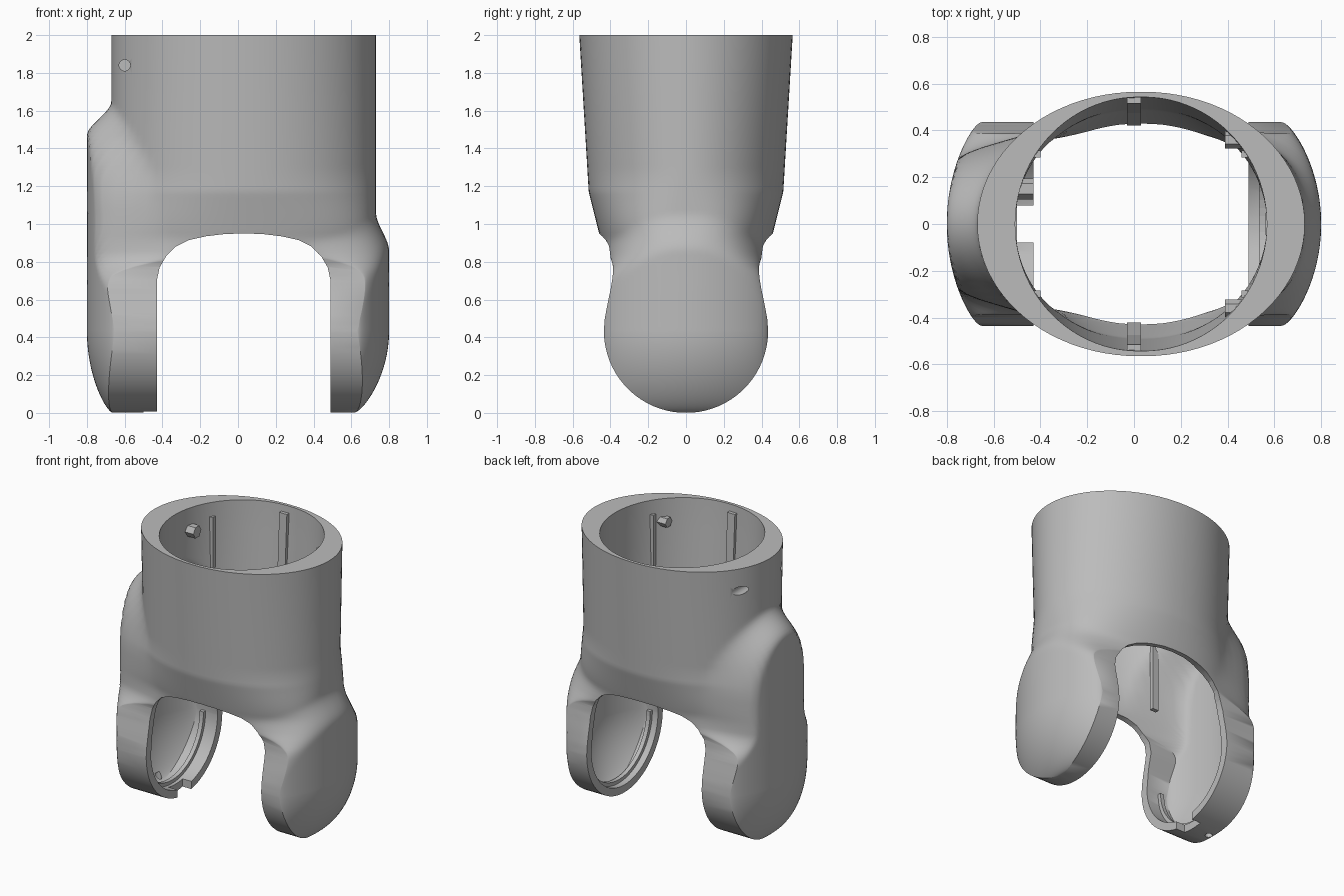
import bpy, bmesh
from math import sin, cos, pi, sqrt, hypot

if "Cube" in bpy.data.objects:
    bpy.data.objects.remove(bpy.data.objects["Cube"])

grey = bpy.data.materials.new("plain_grey")
grey.use_nodes = True
GREY = (0.5, 0.5, 0.5, 1)
grey.diffuse_color = GREY
grey.node_tree.nodes["Principled BSDF"].inputs["Base Color"].default_value = GREY

R = 0.435      # radius of the round leg ends
MID = 0.03     # middle of the tube in x


def step(a, b, v):
    t = max(0.0, min(1.0, (v - a) / (b - a)))
    return t * t * (3 - 2 * t)


def lookup(table, z):
    for (z0, w0), (z1, w1) in zip(table, table[1:]):
        if z <= z1:
            return w0 + (w1 - w0) * (z - z0) / (z1 - z0)
    return table[-1][1]


def bulge(k):
    # rounded fall-off from the middle of a dome to its edge
    k = min(1.0, abs(k))
    return 0.5 * k * k + 0.5 * (1 - sqrt(1 - k * k))


def new_object(name, bm):
    bmesh.ops.recalc_face_normals(bm, faces=bm.faces)
    mesh = bpy.data.meshes.new(name)
    bm.to_mesh(mesh)
    bm.free()
    mesh.materials.append(grey)
    obj = bpy.data.objects.new(name, mesh)
    bpy.context.collection.objects.link(obj)
    return obj


def section(z, widths, radius, wall, side_wall, n=44):
    """Outline of the body at height z, right half then left half."""
    if z < R:
        w = sqrt(max(radius ** 2 - (z - R) ** 2, 1e-4))
    else:
        w = lookup(widths, z)
    leg = 1 - step(0.7, 0.95, z)
    drop = max(0.0, (R - z) / radius)
    # the oval gets squarer where it runs down into the legs
    power = 1 - 0.3 * (1 - step(0.95, 1.3, z)) * step(0.6, 0.75, z)
    pts = []
    for side in (1, -1):
        for i in range(n + 1):
            t = side * (-pi / 2 + pi * i / n)
            y = w * abs(sin(t)) ** power * (1 if t > 0 else -1)
            if side > 0:
                start = MID + 0.01 + 0.56 * leg
                end = 0.73 - side_wall
                dome = 0.8 - wall - 0.17 * bulge(y / radius) - 0.19 * bulge(drop)
                mask = 1 - step(0.42, 0.63, hypot(y, max(0, z - R)))
            else:
                start = MID - 0.01 - 0.66 * leg
                end = -0.67 + side_wall
                dome = -0.8 + wall + 0.15 * bulge(y / radius) + 0.14 * bulge(drop)
                spread = 0.2 * (1 - step(0.5, 0.85, z))
                mask = 1 - step(0.27 + spread, 0.4 + spread,
                                hypot(y, 0.7 * max(0, z - 1.08)))
            x = start + (end - start) * abs(cos(t))
            pts.append((x + (dome - x) * mask, y, z))
    return pts


def loft(name, heights, *args):
    bm = bmesh.new()
    rings = [[bm.verts.new(p) for p in section(z, *args)] for z in heights]
    n = len(rings[0])
    for a, b in zip(rings, rings[1:]):
        for i in range(n):
            j = (i + 1) % n
            bm.faces.new((a[i], a[j], b[j], b[i]))
    bm.faces.new(rings[0])
    bm.faces.new(rings[-1])
    return new_object(name, bm)


def prism(name, outline, depth, place):
    """Extrude a 2D outline; place maps (u, v, d) to a 3D point."""
    bm = bmesh.new()
    a, b = ([bm.verts.new(place(u, v, d)) for u, v in outline] for d in depth)
    for i in range(len(a)):
        j = (i + 1) % len(a)
        bm.faces.new((a[i], a[j], b[j], b[i]))
    bm.faces.new(a)
    bm.faces.new(b)
    return new_object(name, bm)


def circle(cx, cy, r, n):
    return [(cx + r * cos(2 * pi * i / n), cy + r * sin(2 * pi * i / n)) for i in range(n)]


def rect(a, b, c, d):
    return [(a, c), (b, c), (b, d), (a, d)]


def along_y(u, v, d): return (u, d, v)
def along_x(u, v, d): return (d, u, v)
def along_z(u, v, d): return (u, v, d)


# Main body: oval tube flowing into two round-ended legs
def levels(radius, top):
    low = [R - radius * cos(pi / 2 * (i + 0.7) / 18) for i in range(18)]
    return low + [R + 0.02 * i for i in range(64)] + [1.78, 1.88, top]


OUTER = [(R, R), (0.5, 0.43), (0.58, 0.415), (0.65, 0.4), (0.72, 0.388), (0.78, 0.386),
         (0.83, 0.403), (0.88, 0.432), (0.92, 0.45), (0.95, 0.46), (1.17, 0.515), (2, 0.565)]
INNER = [(R, 0.38), (0.58, 0.365), (0.7, 0.338), (0.78, 0.338), (0.83, 0.358),
         (0.88, 0.392), (0.92, 0.415), (0.95, 0.43), (1.17, 0.49), (2, 0.545)]
body = loft("body_shell", levels(R, 2), OUTER, R, 0, 0)
cutters = [loft("cavity_cutter", levels(0.38, 2.05), INNER, 0.38, 0.06, 0.162)]

# Arch between the legs
arch = [(-0.46, -0.1), (-0.46, 0.7), (-0.445, 0.77), (-0.41, 0.83), (-0.36, 0.88),
        (-0.29, 0.915), (-0.2, 0.935), (-0.1, 0.947)]
arch = arch + [(0, 0.95)] + [(-x, z) for x, z in reversed(arch)]
cutters.append(prism("arch_cutter", [(MID + x, z) for x, z in arch], (-1, 1), along_y))

# Blind screw holes, drain hole and the notch in the leg rim
for s in (-1, 1):
    cutters.append(prism("screw_cutter", circle(-0.6, 1.84, 0.03, 16),
                         (s * 0.12, s), along_y))
cutters.append(prism("drain_cutter", circle(-0.64, 0, 0.025, 12), (-0.1, 0.1), along_z))
cutters.append(prism("notch_cutter", rect(-0.08, 0.08, -0.1, 0.12), (-0.5, -0.4), along_x))

for cutter in cutters:
    cutter.hide_render = True
    mod = body.modifiers.new(cutter.name, 'BOOLEAN')
    mod.operation = 'DIFFERENCE'
    mod.solver = 'EXACT'
    mod.object = cutter
bpy.context.view_layer.objects.active = body
for mod in list(body.modifiers):
    bpy.ops.object.modifier_apply(modifier=mod.name)
for cutter in cutters:
    bpy.data.objects.remove(cutter)

# Inner ribs, rails and screw bosses, front and back
for s, tag in ((-1, "front"), (1, "back")):
    rib = [(0.42, 0.97), (0.44, 0.97), (0.5, 1.17), (0.55, 1.95), (0.515, 1.95), (0.475, 1.17)]
    prism(tag + "_rib", [(s * y, z) for y, z in rib], (-0.03, 0.03), along_x)
    for x, side in ((-0.425, "right"), (0.485, "left")):
        prism(f"{tag}_{side}_rail", rect(x - 0.025, x + 0.025, s * 0.285, s * 0.315),
              (1.0, 1.9), along_z)
    prism(tag + "_left_boss", circle(s * 0.36, 1.84, 0.037, 6), (0.39, 0.47), along_x)
prism("right_boss", circle(0.15, 1.84, 0.045, 6), (-0.53, -0.43), along_x)

# Ledge following the lower half of each cup
for x, side in ((-0.54, "right"), (0.55, "left")):
    arc = [(pi * (1 + i / 32)) for i in range(33)]
    ring = [(0.39 * cos(a), R + 0.39 * sin(a)) for a in arc]
    ring += [(0.355 * cos(a), R + 0.355 * sin(a)) for a in reversed(arc)]
    prism(side + "_cup_ledge", ring, (x - 0.015, x + 0.015), along_x)

# Smooth shading with crisp edges
bpy.ops.object.select_all(action='DESELECT')
body.select_set(True)
bpy.ops.object.shade_smooth_by_angle(angle=pi / 4.5)
